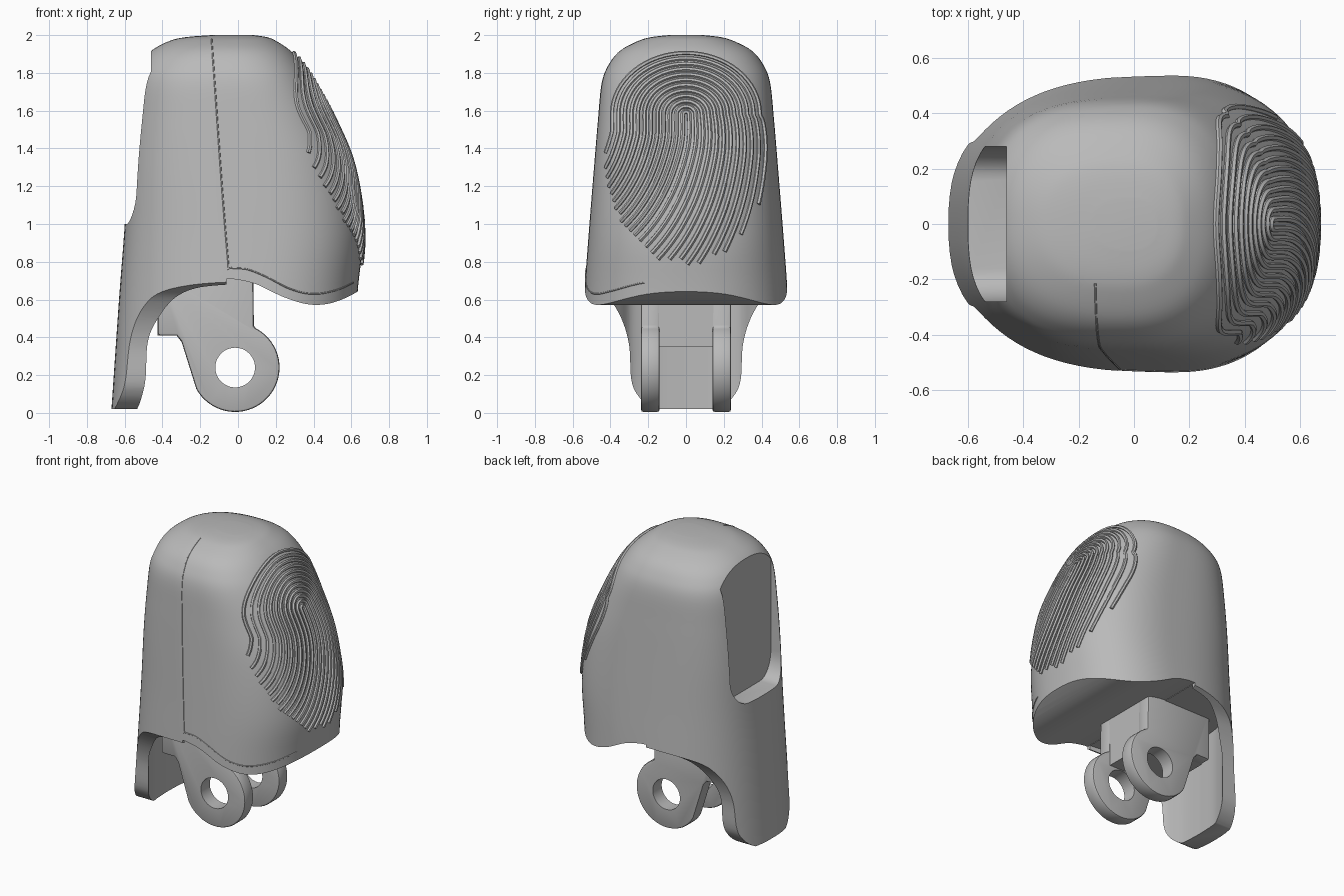
import bpy, bmesh, math
from mathutils import Vector
from mathutils.bvhtree import BVHTree

old = bpy.data.objects.get("Cube")
if old:
    bpy.data.objects.remove(old)

grey = bpy.data.materials.new("plain grey")
grey.diffuse_color = (0.49, 0.49, 0.49, 1)
grey.use_nodes = True
grey.node_tree.nodes["Principled BSDF"].inputs["Base Color"].default_value = (0.49, 0.49, 0.49, 1)


def smooth_path(points, steps=6):
    """Catmull-Rom path through points of any dimension."""
    pts = [Vector(p) for p in points]
    pts = [pts[0]] + pts + [pts[-1]]
    out = []
    for a, b, c, d in zip(pts, pts[1:], pts[2:], pts[3:]):
        for i in range(steps):
            t = i / steps
            out.append(0.5 * (2 * b + (c - a) * t + (2 * a - 5 * b + 4 * c - d) * t * t
                              + (3 * b - a - 3 * c + d) * t ** 3))
    return out + [pts[-1]]


def add_object(name, bm):
    bmesh.ops.recalc_face_normals(bm, faces=bm.faces)
    mesh = bpy.data.meshes.new(name)
    bm.to_mesh(mesh)
    bm.free()
    mesh.materials.append(grey)
    obj = bpy.data.objects.new(name, mesh)
    bpy.context.collection.objects.link(obj)
    return obj


PLACE = {"x": lambda p, s: (s, p[0], p[1]),
         "y": lambda p, s: (p[0], s, p[1]),
         "z": lambda p, s: (p[0], p[1], s)}


def prism(name, profile, axis, start, end):
    """Extrude a closed profile along one axis."""
    bm = bmesh.new()
    rings = [[bm.verts.new(PLACE[axis](p, s)) for p in profile] for s in (start, end)]
    n = len(profile)
    for i in range(n):
        j = (i + 1) % n
        bm.faces.new((rings[0][i], rings[0][j], rings[1][j], rings[1][i]))
    for ring in rings:
        bm.faces.new(ring)
    return add_object(name, bm)


def cut(obj, cutters):
    """Subtract the cutters and keep the evaluated mesh."""
    for cutter in cutters:
        mod = obj.modifiers.new("cut", "BOOLEAN")
        mod.operation = "DIFFERENCE"
        mod.solver = "EXACT"
        mod.object = cutter
    bpy.context.view_layer.update()
    graph = bpy.context.evaluated_depsgraph_get()
    mesh = bpy.data.meshes.new_from_object(obj.evaluated_get(graph))
    obj.modifiers.clear()
    obj.data = mesh
    for cutter in cutters:
        bpy.data.objects.remove(cutter)


def shade(obj, angle=35):
    bpy.ops.object.select_all(action="DESELECT")
    obj.select_set(True)
    bpy.context.view_layer.objects.active = obj
    bpy.ops.object.shade_smooth_by_angle(angle=math.radians(angle))


# Fingertip body: rounded sections (z, left x, right x, half width, squareness of the left half)
levels = [(0.02, -0.67, 0.6, 0.57, 2.4), (0.6, -0.63, 0.63, 0.54, 2.5), (0.95, -0.603, 0.66, 0.515, 2.7),
          (1.3, -0.58, 0.61, 0.487, 2.9), (1.55, -0.56, 0.51, 0.466, 2.9), (1.75, -0.54, 0.405, 0.445, 2.8),
          (1.85, -0.51, 0.34, 0.405, 2.6), (1.92, -0.455, 0.275, 0.345, 2.4), (1.97, -0.36, 0.2, 0.25, 2.4),
          (1.99, -0.27, 0.15, 0.18, 2.4), (2.0, -0.14, 0.08, 0.09, 2.4)]
SEGMENTS = 96


def signed_power(v, n):
    return math.copysign(abs(v) ** (2 / n), v)


bm = bmesh.new()
rings = []
for z, left, right, width, square in smooth_path(levels, 5):
    middle = left + (right - left) * 0.57
    ring = []
    for i in range(SEGMENTS):
        a = math.tau * i / SEGMENTS
        reach, n = (right - middle, 2.4) if math.cos(a) > 0 else (middle - left, square)
        ring.append(bm.verts.new((middle + reach * signed_power(math.cos(a), n),
                                  width * signed_power(math.sin(a), n), z)))
    rings.append(ring)
for low, high in zip(rings, rings[1:]):
    for i in range(SEGMENTS):
        j = (i + 1) % SEGMENTS
        bm.faces.new((low[i], low[j], high[j], high[i]))
bm.faces.new(rings[0])
bm.faces.new(rings[-1])
body = add_object("fingertip_body", bm)
bm = bmesh.new()
bm.from_mesh(body.data)
surface = BVHTree.FromBMesh(bm)
bm.free()

# Wavy underside
wave = smooth_path([(-0.06, 0.71), (0.0, 0.705), (0.1, 0.68), (0.25, 0.61), (0.4, 0.572),
                    (0.55, 0.6), (0.75, 0.71)])
cutters = [prism("underside_cutter", [(-0.06, -0.1)] + wave + [(0.75, -0.1)], "y", -1, 1)]

# Hollow inner side of the rear tongue
hollow = smooth_path([(-0.545, 0), (-0.54, 0.12), (-0.525, 0.2), (-0.49, 0.29), (-0.42, 0.345),
                      (-0.33, 0.41), (-0.2, 0.48), (-0.02, 0.51)])
hollow += [(x, -y) for x, y in hollow[:0:-1]]
cutters.append(prism("tongue_hollow_cutter", hollow, "z", -0.1, 0.707))

# Tongue sides
side = smooth_path([(0.12, 0.0), (0.2, 0.04), (0.26, 0.1), (0.29, 0.18), (0.3, 0.35),
                    (0.33, 0.47), (0.38, 0.57), (0.44, 0.64), (0.56, 0.708)])
for s in (-1, 1):
    profile = [(s * y, z) for y, z in [(0.12, -0.1)] + side + [(0.8, 0.708), (0.8, -0.1)]]
    cutters.append(prism("tongue_side_cutter", profile, "x", -1, -0.04))

# Nail recess with rounded lower corners
corner = [(0.16 + 0.12 * math.sin(i * math.pi / 16), 1.17 - 0.17 * math.cos(i * math.pi / 16))
          for i in range(9)]
nail = corner + [(0.28, 2.1)]
nail += [(-y, z) for y, z in reversed(nail)]
cutters.append(prism("nail_cutter", nail, "x", -1, -0.46))
cut(body, cutters)
shade(body)

# Hinge lugs with pin holes
CX, CZ, R = -0.015, 0.24, 0.235
knuckle = [(CX + R * math.cos(math.radians(a)), CZ + R * math.sin(math.radians(a)))
           for a in range(65, -153, -6)]
rear = [(-0.325, 0.41), (-0.425, 0.41), (-0.425, 0.75)]
lug_profile = [(0.08, 0.75)] + knuckle + [(-0.3, 0.38)] + rear
hole = [(CX + 0.105 * math.cos(i * math.tau / 48), CZ + 0.105 * math.sin(i * math.tau / 48))
        for i in range(48)]
for name, s in (("left_hinge_lug", 1), ("right_hinge_lug", -1)):
    lug = prism(name, lug_profile, "y", s * 0.14, s * 0.238)
    bevel = lug.modifiers.new("soft edge", "BEVEL")
    bevel.width = 0.012
    bevel.segments = 2
    bevel.limit_method = "ANGLE"
    bevel.angle_limit = math.radians(60)
    cut(lug, [prism("pin_hole_cutter", hole, "y", -1, 1)])
    shade(lug)

# Block joining the lugs to the body
prism("hinge_block", [(0.08, 0.75), (0.08, 0.35), (-0.28, 0.35)] + rear, "y", -0.16, 0.16)


def surface_lines(name, paths, radius):
    """Raised round lines following the body surface."""
    data = bpy.data.curves.new(name, "CURVE")
    data.dimensions = "3D"
    data.bevel_depth = radius
    data.bevel_resolution = 1
    data.use_fill_caps = True
    for path in paths:
        if len(path) < 3:
            continue
        spline = data.splines.new("POLY")
        spline.points.add(len(path) - 1)
        for point, co in zip(spline.points, path):
            point.co = (*co, 1)
    obj = bpy.data.objects.new(name + "_curve", data)
    bpy.context.collection.objects.link(obj)
    bpy.context.view_layer.update()
    graph = bpy.context.evaluated_depsgraph_get()
    mesh = bpy.data.meshes.new_from_object(obj.evaluated_get(graph))
    bpy.data.objects.remove(obj)
    mesh.materials.clear()
    mesh.materials.append(grey)
    result = bpy.data.objects.new(name, mesh)
    bpy.context.collection.objects.link(result)
    shade(result, 50)


# Fingerprint: nested loops whose legs follow a bent spine, clipped to an oval
spine = smooth_path([(0, 1.58), (-0.01, 1.4), (-0.1, 1.15), (-0.26, 0.93), (-0.55, 0.7)], 9)
normals = []
for i in range(len(spine)):
    d = (spine[min(i + 1, len(spine) - 1)] - spine[max(i - 1, 0)]).normalized()
    normals.append(Vector((-d.y, d.x)))
normals[0] = Vector((1, 0))


def in_oval(y, z):
    n = 3 if z > 1.35 else 2
    return abs(y / 0.43) ** n + abs((z - 1.35) / 0.57) ** n < 1


paths = []
for k in range(12):
    r = 0.017 + 0.034 * k
    left = [p - n * r for p, n in zip(spine, normals)]
    right = [p + n * r * (1 + 0.013 * i) for i, (p, n) in enumerate(zip(spine, normals))]
    arch = [Vector((-r * math.cos(i * math.pi / 32), 1.58 + 0.83 * r * math.sin(i * math.pi / 32)))
            for i in range(1, 32)]
    run = []
    for y, z in left[::-1] + arch + right:
        hit = in_oval(y, z) and surface.ray_cast(Vector((2, y, z)), Vector((-1, 0, 0)))[0]
        if hit:
            run.append(hit + Vector((0.004, 0, 0)))
        else:
            paths.append(run)
            run = []
    paths.append(run)
surface_lines("fingerprint_ridges", paths, 0.012)

# Fine seam down the side and along the lower rim
seam = smooth_path([(-0.14, 1.98), (-0.12, 1.7), (-0.085, 1.2), (-0.052, 0.8), (-0.045, 0.77),
                    (0.05, 0.76), (0.15, 0.72), (0.28, 0.655), (0.4, 0.63), (0.52, 0.65),
                    (0.61, 0.69)], 8)
hits = [surface.ray_cast(Vector((x, -2, z)), Vector((0, 1, 0)))[0] for x, z in seam]
surface_lines("side_seam", [[h for h in hits if h]], 0.004)
